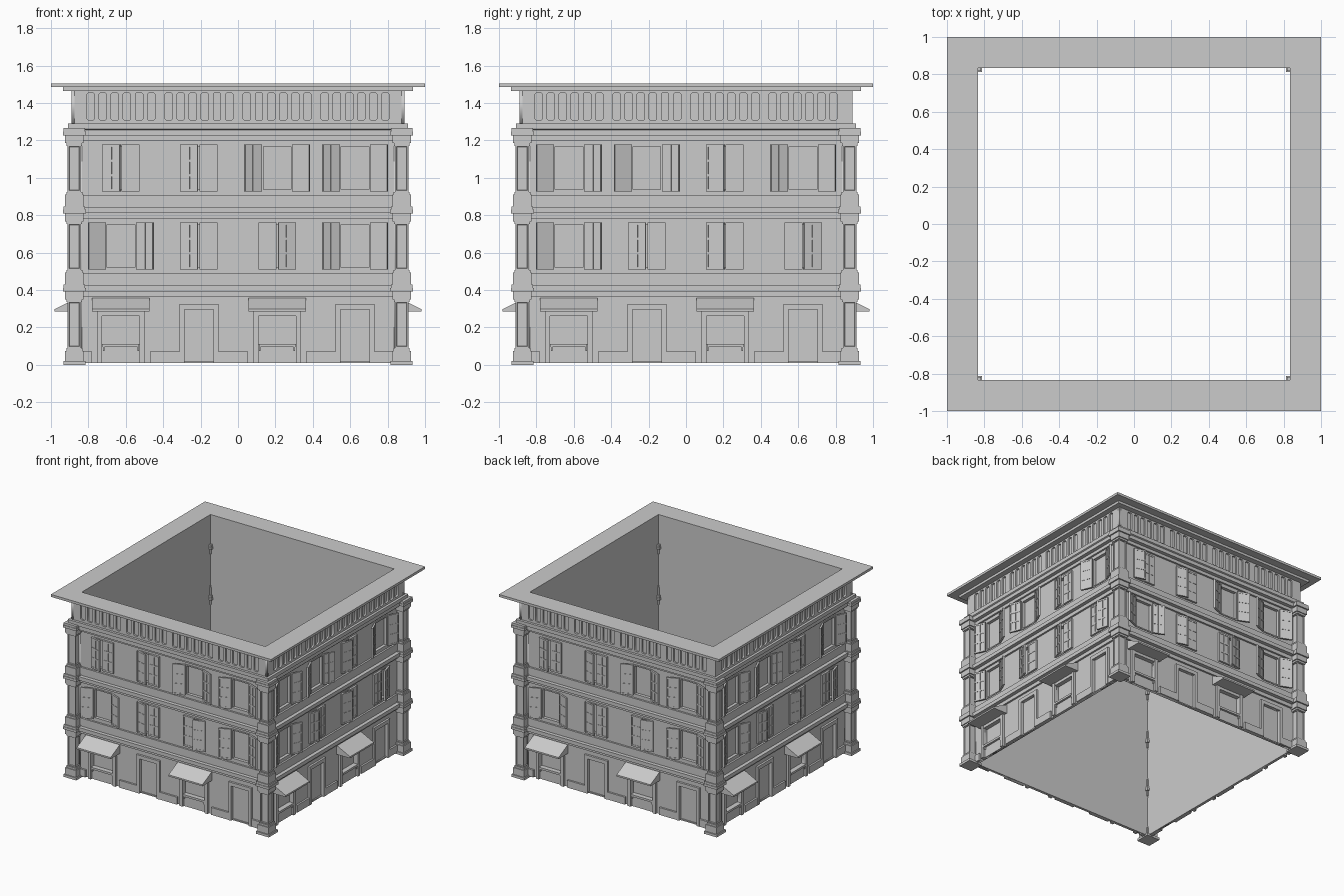
import bpy, bmesh, math
from mathutils import Matrix, Vector

if "Cube" in bpy.data.objects:
    bpy.data.objects.remove(bpy.data.objects["Cube"])

BAYS = [-0.626, -0.209, 0.209, 0.626]
PITCH = 0.4175          # storey height
INNER, OUTER = 0.835, 0.855   # wall planes, measured from the centre


def box(bm, x0, x1, y0, y1, z0, z1, m=Matrix()):
    size = Matrix.Diagonal((x1 - x0, y1 - y0, z1 - z0, 1))
    mid = Matrix.Translation(((x0 + x1) / 2, (y0 + y1) / 2, (z0 + z1) / 2))
    return bmesh.ops.create_cube(bm, size=1, matrix=m @ mid @ size)["verts"]


def fbox(bm, u0, u1, d0, d1, z0, z1):
    """Box on the front side: u along the wall, d outward from the centre."""
    return box(bm, u0, u1, -d1, -d0, z0, z1)


def to_mesh(bm, name):
    me = bpy.data.meshes.new(name)
    bm.normal_update()
    bm.to_mesh(me)
    bm.free()
    return me


def place(me, name, k=0, m=Matrix()):
    ob = bpy.data.objects.new(name, me)
    ob.matrix_world = Matrix.Rotation(k * math.pi / 2, 4, 'Z') @ m
    bpy.context.collection.objects.link(ob)
    return ob


def all_sides(me, name, m=Matrix()):
    for k, side in enumerate(("front", "right", "back", "left")):
        place(me, f"{name}_{side}", k, m)


def sweep_square(name, prof, closed=True):
    """Sweep a (radius, z) profile around the square plan."""
    bm = bmesh.new()
    rings = [[bm.verts.new((sx * r, sy * r, z)) for sx, sy in
              ((-1, -1), (1, -1), (1, 1), (-1, 1))] for r, z in prof]
    pairs = list(zip(rings, rings[1:]))
    if closed:
        pairs.append((rings[-1], rings[0]))
    for a, b in pairs:
        for i in range(4):
            j = (i + 1) % 4
            bm.faces.new((a[i], a[j], b[j], b[i]))
    bmesh.ops.recalc_face_normals(bm, faces=bm.faces)
    place(to_mesh(bm, name), name)


def pierced_panel(name, outer, holes, d0, d1):
    """Flat slab with holes, from a filled 2D curve."""
    cu = bpy.data.curves.new(name, 'CURVE')
    cu.dimensions, cu.fill_mode, cu.extrude = '2D', 'BOTH', (d1 - d0) / 2
    for loop in [outer] + holes:
        sp = cu.splines.new('POLY')
        sp.points.add(len(loop) - 1)
        for p, (x, y) in zip(sp.points, loop):
            p.co = (x, y, 0, 1)
        sp.use_cyclic_u = True
    tmp = bpy.data.objects.new(name, cu)
    bpy.context.collection.objects.link(tmp)
    me = bpy.data.meshes.new_from_object(tmp)
    bpy.data.objects.remove(tmp)
    m = Matrix.Translation((0, -(d0 + d1) / 2, 0)) @ Matrix.Rotation(math.pi / 2, 4, 'X')
    all_sides(me, name, m)


def rect(x0, x1, z0, z1, c=0):
    if not c:
        return [(x0, z0), (x1, z0), (x1, z1), (x0, z1)]
    return [(x0 + c, z0), (x1 - c, z0), (x1, z0 + c), (x1, z1 - c),
            (x1 - c, z1), (x0 + c, z1), (x0, z1 - c), (x0, z0 + c)]


# inner wall sheet and outer wall skin with window, shop and door openings
sweep_square("inner_wall", [(INNER, 0.01), (INNER, 1.505)], closed=False)
holes = [rect(b - 0.083, b + 0.083, 0.515 + f * PITCH, 0.76 + f * PITCH)
         for f in (0, 1) for b in BAYS]
holes += [rect(b - 0.1, b + 0.1, 0.02, 0.27) for b in BAYS[::2]]
holes += [rect(b - 0.08, b + 0.08, 0.02, 0.295) for b in BAYS[1::2]]
pierced_panel("wall", rect(-OUTER, OUTER, 0.01, 1.28), holes, INNER, OUTER)

# storey bands and roof cornice
for n, z in enumerate((0.393, 0.393 + PITCH)):
    sweep_square(f"storey_band_{n}", [
        (INNER, z + .095), (.87, z + .095), (.87, z + .03), (.9, z + .03),
        (.9, z), (.87, z), (.87, z - .03), (INNER, z - .03)])
sweep_square("roof_cornice", [
    (INNER, 1.505), (1, 1.505), (1, 1.485), (.935, 1.485), (.935, 1.465),
    (.876, 1.465), (.876, 1.29), (.91, 1.29), (.91, 1.26), (.9, 1.255),
    (.9, 1.226), (.87, 1.226), (.87, 1.2), (INNER, 1.2)])

# frieze with groups of six slots per bay
slots = [rect(b + (i - 2.5) * 0.0645 - 0.02, b + (i - 2.5) * 0.0645 + 0.02, 1.307, 1.455, 0.008)
         for b in BAYS for i in range(6)]
pierced_panel("frieze", rect(-.89, .89, 1.29, 1.465), slots, 0.874, 0.89)

# corner pier: stacked blocks with recessed panels in the shafts
bm = bmesh.new()


def block(h, z0, z1):
    return box(bm, .875 - h, .875 + h, -.875 - h, -.875 + h, z0, z1)


block(.059, 0, .02)
for f in range(3):
    z = f * PITCH
    block(.05, z + .012, z + .075)
    block(.043, z + .075, z + .09)
    vs = block(.036, z + .09, z + .34)
    sides = [fc for fc in {fc for v in vs for fc in v.link_faces}
             if abs(fc.calc_center_median().z - z - .215) < .01]
    bmesh.ops.recalc_face_normals(bm, faces=list({fc for v in vs for fc in v.link_faces}))
    bmesh.ops.inset_individual(bm, faces=sides, thickness=.011, depth=0)
    bmesh.ops.inset_individual(bm, faces=sides, thickness=.003, depth=-.007)
    block(.042, z + .335, z + .35)
    block(.05, z + .35, z + .392)
    block(.061, z + .392, z + .412)
    block(.057, z + .412, z + .43)
all_sides(to_mesh(bm, "corner_pier"), "corner_pier")

# doors with surround, and plinth to each side
bm, pl = bmesh.new(), bmesh.new()
for b in BAYS[1::2]:
    for s in (-1, 1):
        u = sorted((b + s * .078, b + s * .104))
        fbox(bm, *u, INNER, .872, .01, .325)
        u = sorted((b + s * .104, min(b + s * .262, .835)))
        fbox(pl, *u, INNER, .87, .01, .07)
    fbox(bm, b - .104, b + .104, INNER, .872, .295, .325)
    fbox(bm, b - .08, b + .08, INNER, .845, .01, .295)
fbox(pl, -.835, -.78, INNER, .87, .01, .07)
all_sides(to_mesh(bm, "door"), "door")
all_sides(to_mesh(pl, "plinth"), "plinth")

# shop fronts and their awnings
bm, aw = bmesh.new(), bmesh.new()
for b in BAYS[::2]:
    for s in (-1, 1):
        u = sorted((b + s * .1, b + s * .127))
        fbox(bm, *u, INNER, .875, .01, .285)
        u = sorted((b + s * .088, b + s * .096))
        fbox(bm, *u, .85, .87, .075, .1)
    fbox(bm, b - .127, b + .127, INNER, .87, .262, .285)
    fbox(bm, b - .1, b + .1, INNER, .858, .01, .11)
    fbox(bm, b - .098, b + .098, INNER, .875, .095, .112)
    ends = [[aw.verts.new((b + s * .154, -d, z)) for d, z in
             ((INNER, .36), (.86, .358), (.98, .298), (.98, .285), (INNER, .285))]
            for s in (-1, 1)]
    for e in ends:
        aw.faces.new(e)
    for i in range(5):
        j = (i + 1) % 5
        aw.faces.new((ends[0][i], ends[0][j], ends[1][j], ends[1][i]))
bmesh.ops.recalc_face_normals(aw, faces=aw.faces)
all_sides(to_mesh(bm, "shop_front"), "shop_front")
all_sides(to_mesh(aw, "awning"), "awning")

# window frames
bm = bmesh.new()
for f in (0, 1):
    for b in BAYS:
        z0, z1 = .51 + f * PITCH, .76 + f * PITCH
        for s in (-1, 1):
            fbox(bm, *sorted((b + s * .074, b + s * .084)), INNER, .86, z0, z1)
        fbox(bm, b - .084, b + .084, INNER, .86, z0, z0 + .01)
        fbox(bm, b - .084, b + .084, INNER, .86, z1 - .01, z1)
all_sides(to_mesh(bm, "window_frame"), "window_frame")


def shutter(bm, hinge, z, angle):
    """Framed leaf of two columns and three rows, swung about its hinge."""
    m = Matrix.Translation((hinge, -.864, z)) @ Matrix.Rotation(angle, 4, 'Z')
    box(bm, 0, .097, -.004, .004, 0, .25, m)
    for u in (0, .043, .086):
        box(bm, u, u + .011, -.008, .008, 0, .25, m)
    for h in (0, .079, .158, .237):
        box(bm, 0, .097, -.007, .007, h, h + .013, m)


# shutters: O open, L or R closed with that leaf ajar; opposite sides match
PATTERN = {0: ("OLRO", "LLOO"), 1: ("OLLR", "OOLO")}
for parity, rows in PATTERN.items():
    bm = bmesh.new()
    for f, row in enumerate(rows):
        for b, c in zip(BAYS, row):
            z = .51 + f * PITCH
            if c == "O":
                shutter(bm, b + .083, z, -math.radians(22))
                shutter(bm, b - .083, z, math.pi + math.radians(22))
            else:
                shutter(bm, b - .099, z, -math.radians(16 if c == "L" else 0))
                shutter(bm, b + .099, z, math.pi + math.radians(16 if c == "R" else 0))
    me = to_mesh(bm, "shutters")
    for k in (parity, parity + 2):
        place(me, "shutters_" + ("front", "right", "back", "left")[k], k)
